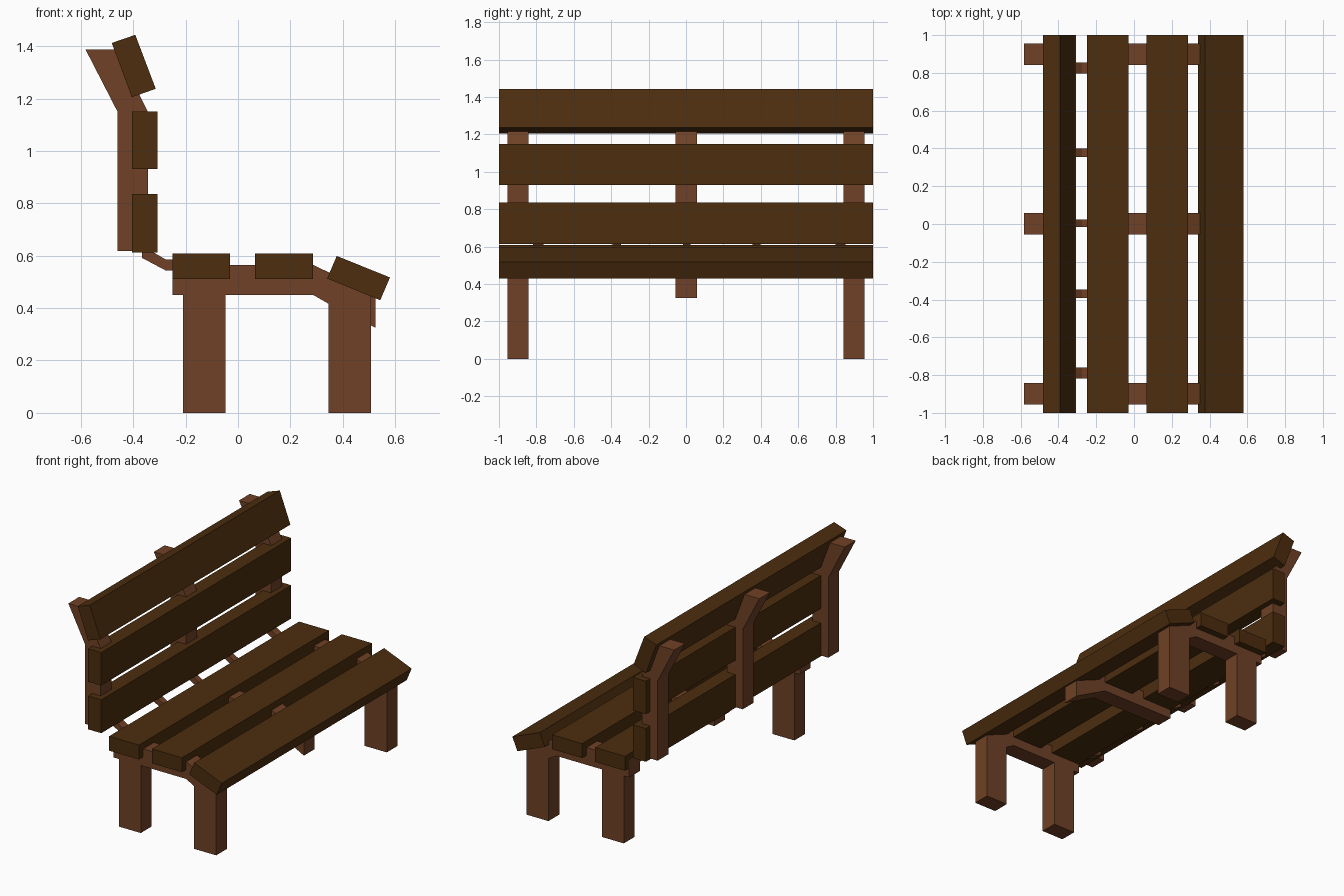
import bpy
import bmesh

cube = bpy.data.objects.get("Cube")
if cube:
    bpy.data.objects.remove(cube, do_unlink=True)


def make_material(name, rgb):
    mat = bpy.data.materials.new(name)
    mat.use_nodes = True
    color = (*rgb, 1.0)
    mat.diffuse_color = color
    mat.node_tree.nodes["Principled BSDF"].inputs["Base Color"].default_value = color
    return mat


frame_wood = make_material("reddish brown wood", (0.16, 0.053, 0.019))
slat_wood = make_material("dark brown wood", (0.072, 0.026, 0.0045))


def extrude_profile(name, profile, y, half_width, mat):
    """Extrude a side profile (x, z) along y, centred on the given y."""
    bm = bmesh.new()
    face = bm.faces.new([bm.verts.new((x, y - half_width, z)) for x, z in profile])
    result = bmesh.ops.extrude_face_region(bm, geom=[face])
    moved = [v for v in result["geom"] if isinstance(v, bmesh.types.BMVert)]
    bmesh.ops.translate(bm, verts=moved, vec=(0, 2 * half_width, 0))
    bmesh.ops.recalc_face_normals(bm, faces=bm.faces)
    mesh = bpy.data.meshes.new(name)
    bm.to_mesh(mesh)
    bm.free()
    mesh.materials.append(mat)
    obj = bpy.data.objects.new(name, mesh)
    bpy.context.collection.objects.link(obj)
    return obj


def rect(x0, x1, z0, z1):
    return [(x0, z0), (x1, z0), (x1, z1), (x0, z1)]


# Planks of the seat and the backrest
slats = {
    "seat_slat_rear": rect(-0.25, -0.03, 0.512, 0.608),
    "seat_slat_middle": rect(0.065, 0.287, 0.512, 0.608),
    "seat_slat_front": [(0.34, 0.513), (0.543, 0.43), (0.58, 0.517), (0.377, 0.599)],
    "back_slat_lower": rect(-0.405, -0.308, 0.613, 0.835),
    "back_slat_middle": rect(-0.405, -0.308, 0.93, 1.15),
    "back_slat_top": [(-0.405, 1.205), (-0.314, 1.237), (-0.392, 1.443), (-0.482, 1.412)],
}
for name, profile in slats.items():
    extrude_profile(name, profile, 0, 1.0, slat_wood)

# Profiles of the frame pieces
post = [(-0.46, 0.618), (-0.344, 0.618), (-0.344, 1.15),
        (-0.464, 1.387), (-0.582, 1.387), (-0.46, 1.15)]
middle_rail = [(-0.25, 0.45), (0.287, 0.45), (0.524, 0.325),
               (0.524, 0.45), (0.287, 0.565), (-0.25, 0.565)]
end_support = [(-0.25, 0.45), (-0.21, 0.45), (-0.21, 0), (-0.048, 0), (-0.048, 0.45),
               (0.287, 0.45), (0.345, 0.417), (0.345, 0), (0.508, 0), (0.508, 0.455),
               (0.287, 0.565), (-0.25, 0.565)]

# Back posts, end supports with legs, and the middle rail
for side, y in (("right", -0.898), ("middle", 0.002), ("left", 0.898)):
    extrude_profile("back_post_" + side, post, y, 0.057, frame_wood)
    if side == "middle":
        extrude_profile("seat_rail_middle", middle_rail, y, 0.057, frame_wood)
    else:
        extrude_profile("leg_support_" + side, end_support, y, 0.057, frame_wood)

# Bent brackets joining the seat to the backrest
bracket = [(-0.367, 0.64), (-0.367, 0.592), (-0.275, 0.543), (-0.22, 0.543),
           (-0.22, 0.585), (-0.275, 0.585), (-0.325, 0.614), (-0.325, 0.64)]
for i, (y, half) in enumerate([(-0.79, 0.029), (-0.37, 0.022), (0.004, 0.02),
                               (0.377, 0.022), (0.826, 0.028)]):
    extrude_profile(f"bracket_{i + 1}", bracket, y, half, frame_wood)
